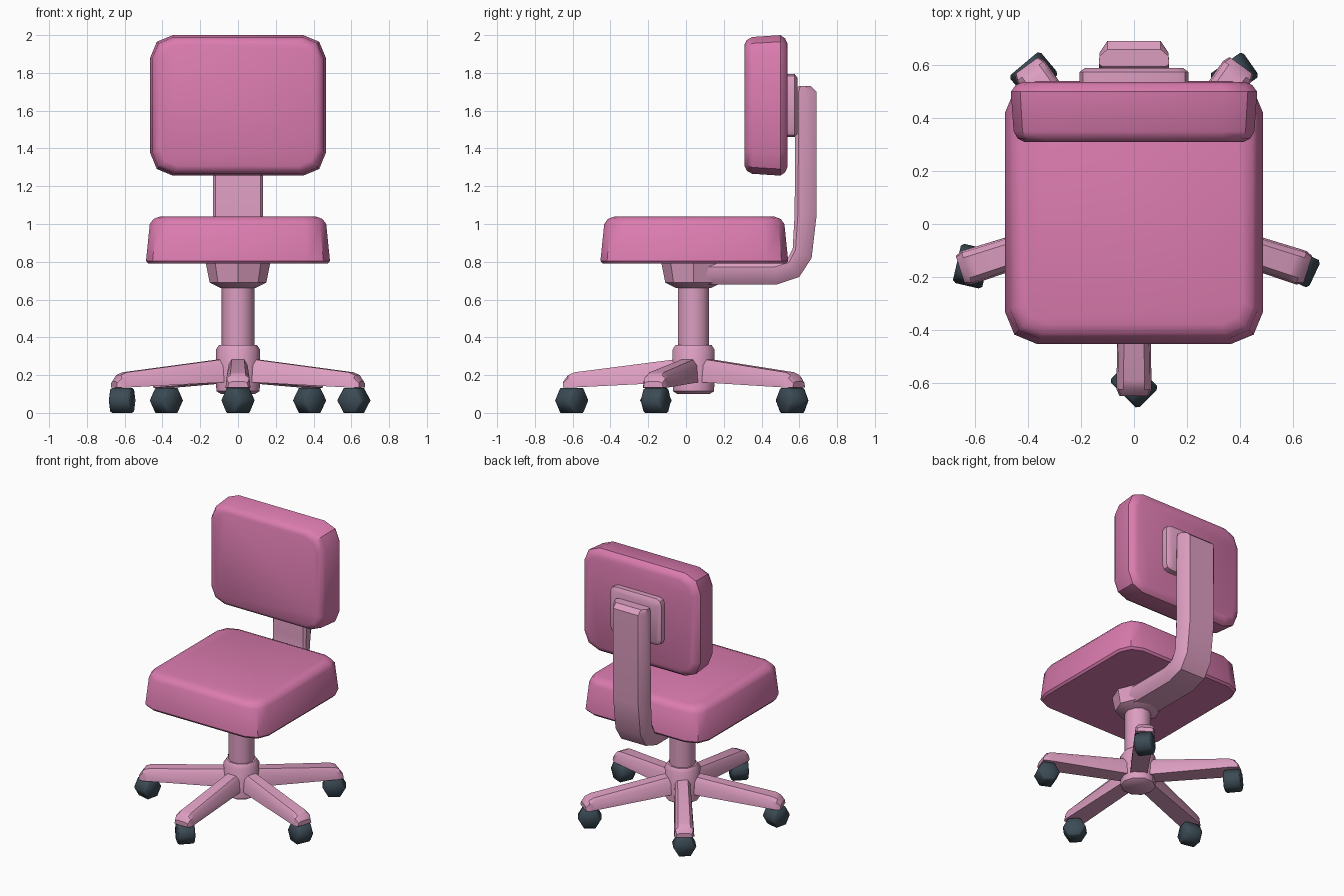
import bpy, bmesh, math
from mathutils import Matrix, Vector

if "Cube" in bpy.data.objects:
    bpy.data.objects.remove(bpy.data.objects["Cube"])

def material(name, col):
    m = bpy.data.materials.new(name)
    m.diffuse_color = (*col, 1)
    m.use_nodes = True
    m.node_tree.nodes["Principled BSDF"].inputs["Base Color"].default_value = m.diffuse_color
    return m

PINK = material("cushion pink", (0.71, 0.20, 0.43))
PALE = material("frame pale pink", (0.72, 0.34, 0.53))
DARK = material("wheel slate", (0.045, 0.07, 0.09))
CY = 0.04  # y of the central column

def loft(name, rings, mat, xf=Matrix(), angle=35):
    """Skin a stack of equal-length point rings and cap both ends."""
    bm = bmesh.new()
    vs = [[bm.verts.new(xf @ Vector(p)) for p in ring] for ring in rings]
    n = len(rings[0])
    for a, b in zip(vs, vs[1:]):
        for i in range(n):
            j = (i + 1) % n
            bm.faces.new((a[i], a[j], b[j], b[i]))
    bm.faces.new(vs[0])
    bm.faces.new(vs[-1])
    bmesh.ops.recalc_face_normals(bm, faces=bm.faces)
    me = bpy.data.meshes.new(name)
    bm.to_mesh(me)
    bm.free()
    me.materials.append(mat)
    ob = bpy.data.objects.new(name, me)
    bpy.context.collection.objects.link(ob)
    bpy.ops.object.select_all(action='DESELECT')
    ob.select_set(True)
    bpy.context.view_layer.objects.active = ob
    bpy.ops.object.shade_smooth_by_angle(angle=math.radians(angle))
    return ob

def round_rect(hx, hy, r, z, seg=2):
    pts = []
    for k, (sx, sy) in enumerate(((1, 1), (-1, 1), (-1, -1), (1, -1))):
        for i in range(seg + 1):
            a = math.pi / 2 * (k + i / seg)
            pts.append((sx * (hx - r) + r * math.cos(a), sy * (hy - r) + r * math.sin(a), z))
    return pts

def slab(name, hx, hy, r, levels, mat, xf):
    """Rounded slab from (height, inset) levels."""
    return loft(name, [round_rect(hx - d, hy - d, r - d * 0.5, z) for z, d in levels], mat, xf)

def turned(name, levels, mat, n=10):
    """Round part around the column from (height, radius) levels."""
    rings = [[(r * math.cos(2 * math.pi * i / n), r * math.sin(2 * math.pi * i / n), z)
              for i in range(n)] for z, r in levels]
    return loft(name, rings, mat, Matrix.Translation((0, CY, 0)), 40)

# seat cushion
slab("seat", 0.487, 0.497, 0.12,
     [(0.79, 0.012), (0.805, 0), (1.0, 0.02), (1.027, 0.04), (1.04, 0.075)],
     PINK, Matrix.Translation((0, 0.044, 0)))

# backrest and its mounting plate (lofted along y)
upright = Matrix(((1, 0, 0, 0), (0, 0, 1, 0), (0, 1, 0, 0), (0, 0, 0, 1)))
slab("backrest", 0.465, 0.372, 0.12,
     [(0.31, 0.05), (0.322, 0.026), (0.35, 0.01), (0.50, 0), (0.525, 0.018), (0.537, 0.045)],
     PINK, Matrix.Translation((0, 0, 1.628)) @ upright)
slab("back_plate", 0.205, 0.167, 0.04, [(0.52, 0), (0.575, 0), (0.59, 0.02)],
     PALE, Matrix.Translation((0, 0, 1.627)) @ upright)

# bent back support: bevelled section swept along inner/outer point pairs
path = [((0.08, 0.79), (0.08, 0.68)), ((0.47, 0.79), (0.48, 0.68)),
        ((0.535, 0.81), (0.60, 0.72)), ((0.565, 0.87), (0.665, 0.82)),
        ((0.575, 1.05), (0.692, 1.05)), ((0.58, 1.70), (0.692, 1.70)),
        ((0.595, 1.73), (0.66, 1.73))]
section = [(-0.12, 0), (-0.133, 0.15), (-0.13, 0.6), (-0.1, 1),
           (0.1, 1), (0.13, 0.6), (0.133, 0.15), (0.12, 0)]
rings = []
for (yi, zi), (yo, zo) in path:
    rings.append([(x, yi + t * (yo - yi), zi + t * (zo - zi)) for x, t in section])
loft("back_support", rings, PALE)

# column, seat mount and base hub
turned("seat_mount", [(0.66, 0.09), (0.69, 0.15), (0.80, 0.172)], PALE, 8)
turned("column", [(0.3, 0.087), (0.7, 0.087)], PALE)
turned("base_hub", [(0.10, 0.09), (0.115, 0.115), (0.335, 0.117), (0.36, 0.1)], PALE)

# five legs and casters
for i, (deg, turn) in enumerate(((-90, 45), (-18, 65), (54, 125), (126, 130), (198, 167))):
    stations = [(0.03, 0.055, 0.165, 0.292), (0.63, 0.066, 0.135, 0.215),
                (0.665, 0.066, 0.133, 0.2), (0.69, 0.055, 0.135, 0.165)]
    rings = []
    for r, w, lo, hi in stations:
        mid = lo + (hi - lo) * 0.75
        rings.append([(r, -w, lo), (r, w, lo), (r, w * 0.9, mid), (r, w * 0.6, hi),
                      (r, -w * 0.6, hi), (r, -w * 0.9, mid)])
    base = Matrix.Translation((0, CY, 0)) @ Matrix.Rotation(math.radians(deg), 4, 'Z')
    loft(f"leg_{i + 1}", rings, PALE, base)
    pos = base @ Vector((0.645, 0, 0.066))
    hexa = [(0.076 * math.cos(k * math.pi / 3), 0.076 * math.sin(k * math.pi / 3)) for k in range(6)]
    wheel = [[(x, s * a, s * b) for a, b in hexa]
             for x, s in ((-0.057, 0.88), (-0.045, 1), (0.045, 1), (0.057, 0.88))]
    loft(f"caster_{i + 1}", wheel, DARK,
         Matrix.Translation(pos) @ Matrix.Rotation(math.radians(turn), 4, 'Z'), 62)
